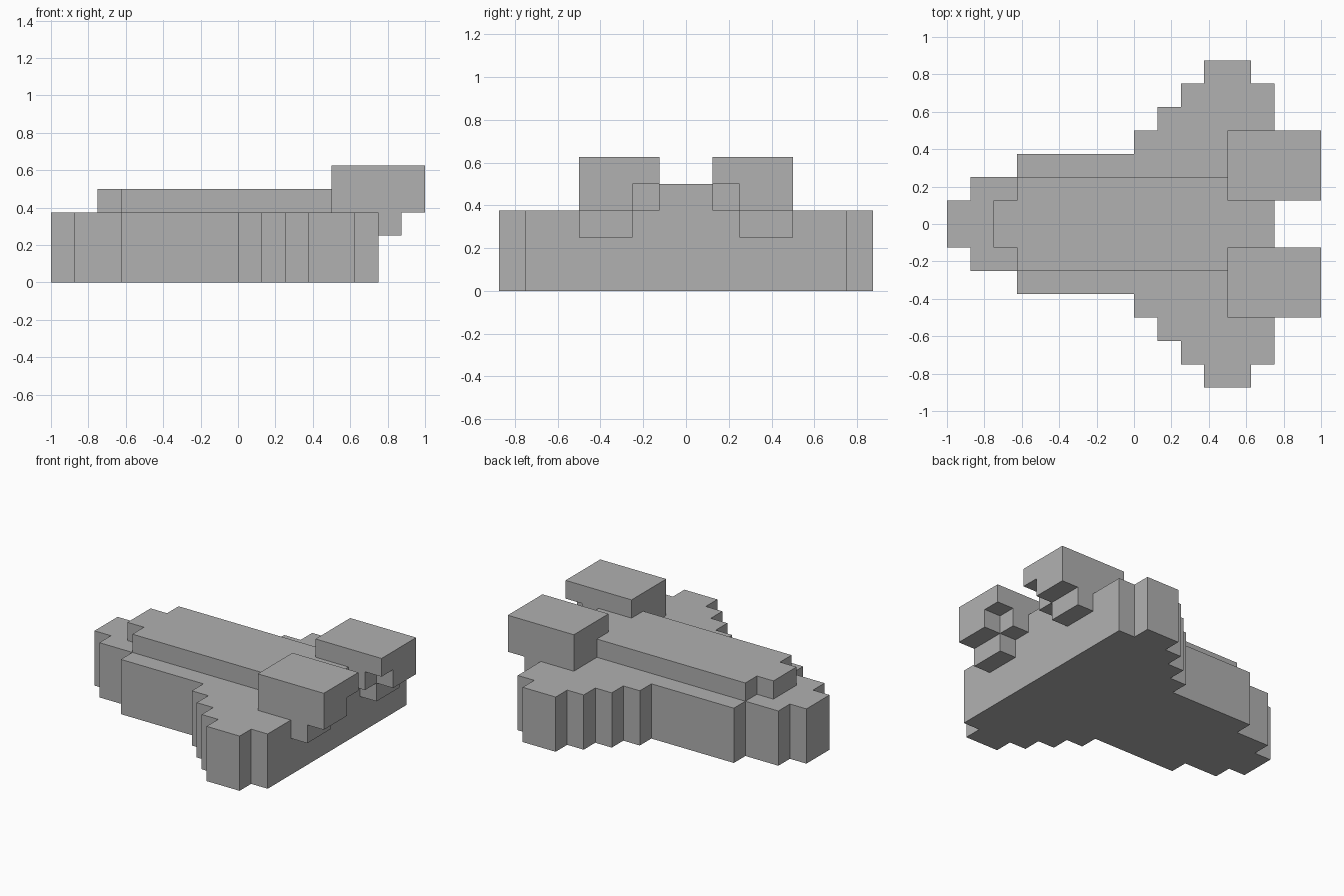
import bpy
import bmesh
from mathutils import Vector

UNIT = 0.125  # edge length of one block

cube = bpy.data.objects.get("Cube")
if cube:
    bpy.data.objects.remove(cube, do_unlink=True)

grey = bpy.data.materials.new("plain grey")
grey.use_nodes = True
colour = (0.44, 0.44, 0.44, 1)
grey.diffuse_color = colour
grey.node_tree.nodes["Principled BSDF"].inputs["Base Color"].default_value = colour


def block(x0, x1, y0, y1, z0, z1):
    """Set of unit cells filling a box."""
    return {(x, y, z) for x in range(x0, x1) for y in range(y0, y1) for z in range(z0, z1)}


def stepped_slab(steps, z0, z1):
    """Symmetric slab; each step is (start x, end x, half width)."""
    cells = set()
    for x0, x1, half in steps:
        cells |= block(x0, x1, -half, half, z0, z1)
    return cells


def build_part(name, cells, filled):
    """Skin the cells, leaving out faces that touch any other filled cell."""
    bm = bmesh.new()
    for cell in cells:
        centre = Vector(cell) + Vector((0.5, 0.5, 0.5))
        for axis in range(3):
            for sign in (-1, 1):
                normal = Vector((0, 0, 0))
                normal[axis] = sign
                if tuple(int(c + n) for c, n in zip(cell, normal)) in filled:
                    continue
                u = Vector((0, 0, 0))
                u[(axis + 1) % 3] = 0.5
                v = normal.cross(u)
                mid = centre + normal * 0.5
                corners = (mid - u - v, mid + u - v, mid + u + v, mid - u + v)
                bm.faces.new([bm.verts.new(c * UNIT) for c in corners])
    # Merge the unit squares into large flat faces
    bmesh.ops.remove_doubles(bm, verts=bm.verts[:], dist=0.001)
    bmesh.ops.dissolve_limit(bm, angle_limit=0.01, verts=bm.verts[:], edges=bm.edges[:])
    mesh = bpy.data.meshes.new(name)
    bm.to_mesh(mesh)
    bm.free()
    mesh.materials.append(grey)
    bpy.context.collection.objects.link(bpy.data.objects.new(name, mesh))


# Hull: arrow shape with stepped wings
hull = stepped_slab([(-8, -7, 1), (-7, -5, 2), (-5, 0, 3), (0, 1, 4),
                     (1, 2, 5), (2, 3, 6), (3, 5, 7), (5, 6, 6)], 0, 3)

# Raised deck along the middle
deck = stepped_slab([(-6, -5, 1), (-5, 6, 2)], 3, 4)

# Rear engine: notched at its inner rear edge, with a small block beneath
engine = block(4, 8, 1, 4, 3, 5) - block(7, 8, 1, 2, 3, 4)
engine |= block(6, 7, 2, 4, 2, 3)
engine -= deck
mirrored_engine = {(x, -1 - y, z) for x, y, z in engine}

parts = {"hull": hull, "deck": deck, "back_engine": engine, "front_engine": mirrored_engine}
filled = set().union(*parts.values())
for part_name, part_cells in parts.items():
    build_part(part_name, part_cells, filled)
